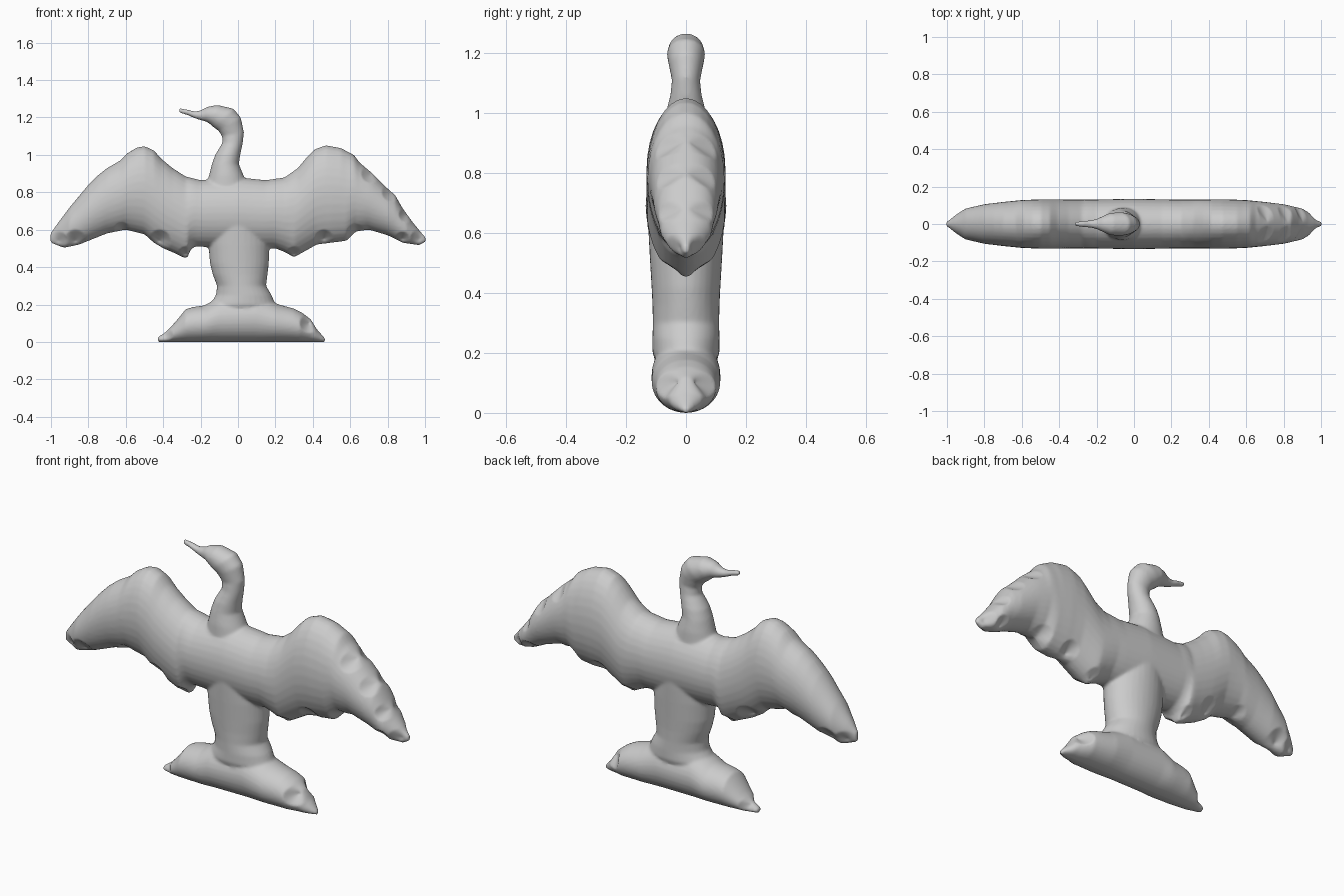
import bpy, bmesh, math
from mathutils import Vector

old = bpy.data.objects.get("Cube")
if old:
    bpy.data.objects.remove(old, do_unlink=True)

grey = bpy.data.materials.new("plain grey")
grey.use_nodes = True
grey.diffuse_color = (0.6, 0.6, 0.6, 1)
grey.node_tree.nodes["Principled BSDF"].inputs["Base Color"].default_value = (0.6, 0.6, 0.6, 1)

SIDES = 32


def loft(name, sections):
    """Skin elliptical rings; each section is (edge_a, edge_b, half_thickness) in the xz plane."""
    bm = bmesh.new()
    rings = []
    for a, b, thick in sections:
        a, b = Vector((a[0], 0, a[1])), Vector((b[0], 0, b[1]))
        middle, half = (a + b) / 2, (b - a) / 2
        ring = []
        for i in range(SIDES):
            turn = math.tau * i / SIDES
            ring.append(bm.verts.new(middle + half * math.cos(turn)
                                     + Vector((0, thick * math.sin(turn), 0))))
        rings.append(ring)
    for low, high in zip(rings, rings[1:]):
        for i in range(SIDES):
            j = (i + 1) % SIDES
            bm.faces.new((low[i], low[j], high[j], high[i]))
    bm.faces.new(rings[0])
    bm.faces.new(rings[-1][::-1])
    bmesh.ops.recalc_face_normals(bm, faces=bm.faces)
    mesh = bpy.data.meshes.new(name)
    bm.to_mesh(mesh)
    bm.free()
    obj = bpy.data.objects.new(name, mesh)
    bpy.context.collection.objects.link(obj)
    return obj


def sample(curve, x):
    """Height of a polyline at x."""
    if x <= curve[0][0]:
        return curve[0][1]
    for (x0, z0), (x1, z1) in zip(curve, curve[1:]):
        if x <= x1:
            return z0 + (z1 - z0) * (x - x0) / (x1 - x0)
    return curve[-1][1]


def span(name, top, bottom, thickness, mirror=1):
    """Loft along x between an upper and a lower outline."""
    stations = sorted({p[0] for p in top + bottom + thickness})
    return loft(name, [((mirror * x, sample(bottom, x)), (mirror * x, sample(top, x)),
                        sample(thickness, x)) for x in stations])


# Wings, each running from the middle of the torso out to its tip
wing_thickness = [(0, .135), (.2, .131), (.5, .132), (.6, .128), (.7, .118), (.8, .106),
                  (.9, .083), (.96, .045), (1.003, .012)]
right_top = [(0, .88), (.2, .865), (.28, .885), (.35, .93), (.41, .98), (.45, 1.025), (.5, 1.047),
             (.54, 1.04), (.59, 1.01), (.63, .97), (.7, .93), (.75, .89), (.8, .84), (.9, .72),
             (.96, .64), (1.003, .58)]
right_bottom = [(0, .5), (.23, .51), (.255, .49), (.27, .45), (.29, .45), (.33, .47), (.4, .5),
                (.45, .53), (.5, .575), (.6, .6), (.7, .58), (.8, .54), (.85, .52), (.93, .503),
                (1.003, .53)]
left_top = [(0, .88), (.15, .865), (.25, .88), (.32, .93), (.37, .99), (.41, 1.03), (.47, 1.052),
            (.55, 1.037), (.62, 1), (.65, .96), (.72, .9), (.8, .82), (.84, .785), (.88, .715),
            (.93, .645), (.98, .585), (1.003, .56)]
left_bottom = [(0, .5), (.2, .5), (.25, .48), (.3, .452), (.35, .48), (.42, .52), (.5, .53),
               (.58, .54), (.63, .59), (.7, .6), (.8, .57), (.88, .53), (.97, .517), (1.003, .535)]
parts = [span("right_wing", right_top, right_bottom, wing_thickness, -1),
         span("left_wing", left_top, left_bottom, wing_thickness)]

# Torso and legs as one upright column
column = [(.14, -.15, .19, .09), (.2, -.15, .2, .112), (.25, -.118, .18, .112),
          (.3, -.112, .15, .111), (.36, -.135, .158, .112), (.42, -.15, .165, .115),
          (.52, -.158, .167, .121), (.65, -.15, .15, .128), (.76, -.11, .11, .11)]
parts.append(loft("body", [((l, z), (r, z), t) for z, l, r, t in column]))

# Base under the legs
base_top = [(-.43, .025), (-.39, .05), (-.35, .09), (-.32, .125), (-.28, .175), (-.24, .187),
            (-.18, .195), (-.1, .24), (.1, .25), (.22, .2), (.3, .178), (.345, .155), (.39, .12),
            (.42, .07), (.465, .02)]
base_thickness = [(-.43, .015), (-.37, .055), (-.28, .1), (-.15, .115), (.2, .115), (.33, .1),
                  (.41, .055), (.465, .012)]
parts.append(span("base", base_top, [(-.43, 0), (.465, 0)], base_thickness))

# Neck bending over into the head and slim beak
parts.append(loft("neck_and_head", [
    ((-.18, .8), (.07, .8), .09), ((-.155, .89), (.03, .89), .085),
    ((-.14, .95), (.005, .95), .075), ((-.122, 1), (.012, 1), .068),
    ((-.083, 1.065), (.025, 1.06), .052), ((-.085, 1.1), (.032, 1.12), .047),
    ((-.105, 1.13), (.015, 1.2), .058), ((-.13, 1.147), (-.024, 1.247), .064),
    ((-.15, 1.165), (-.11, 1.267), .058), ((-.17, 1.178), (-.165, 1.257), .042),
    ((-.2, 1.185), (-.195, 1.24), .028), ((-.235, 1.197), (-.23, 1.232), .02),
    ((-.27, 1.212), (-.265, 1.242), .017), ((-.315, 1.226), (-.313, 1.25), .013)]))

# Fuse the parts into one skin
bpy.ops.object.select_all(action='DESELECT')
for part in parts:
    part.select_set(True)
bird = parts[2]
bpy.context.view_layer.objects.active = bird
bpy.ops.object.join()
bird.name = "spread_winged_bird"
remesh = bird.modifiers.new("fuse", 'REMESH')
remesh.mode = 'VOXEL'
remesh.voxel_size = 0.008
soften = bird.modifiers.new("soften", 'SMOOTH')
soften.factor = 0.5
soften.iterations = 5
for name in ("fuse", "soften"):
    bpy.ops.object.modifier_apply(modifier=name)

# Pinched feather notches along the wing edges and base ends: x, z, radius
notches = [(.71, .9, .05), (.82, .8, .05), (.9, .68, .04), (.97, .55, .05), (.88, .55, .04),
           (.63, .58, .05), (.46, .55, .05), (.3, .47, .04), (-.28, .47, .04), (-.42, .54, .06),
           (-.62, .6, .04), (-.87, .54, .06), (-.96, .54, .05), (.38, .1, .05), (-.39, .04, .04)]
for vert in bird.data.vertices:
    for x, z, radius in notches:
        distance = math.hypot(vert.co.x - x, vert.co.z - z)
        if distance < radius:
            vert.co.y *= 1 - 0.5 * (1 - distance / radius)

bird.data.materials.clear()
bird.data.materials.append(grey)
bpy.ops.object.shade_smooth()
